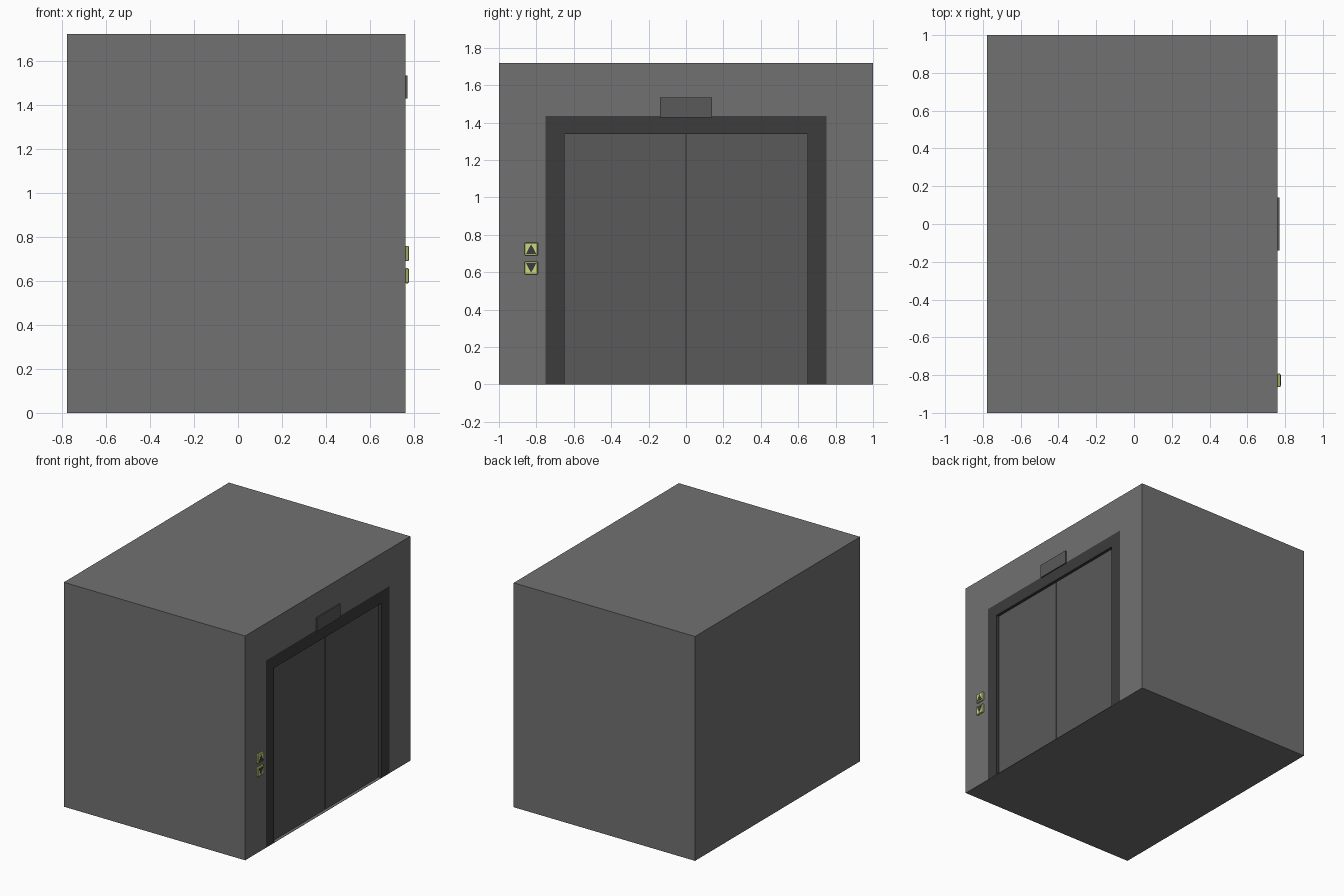
import bpy, bmesh

if "Cube" in bpy.data.objects:
    bpy.data.objects.remove(bpy.data.objects["Cube"])

FRONT = 0.761   # plane of the wall holding the doors
DOOR = 0.738    # plane of the recessed doors


def paint(obj, name, rgb):
    mat = bpy.data.materials.get(name) or bpy.data.materials.new(name)
    mat.diffuse_color = (*rgb, 1)
    mat.use_nodes = True
    mat.node_tree.nodes["Principled BSDF"].inputs["Base Color"].default_value = mat.diffuse_color
    obj.data.materials.append(mat)


def prism(name, outline, x0, x1):
    """Extrude a (y, z) outline along x."""
    bm = bmesh.new()
    face = bm.faces.new([bm.verts.new((x0, y, z)) for y, z in outline])
    ext = bmesh.ops.extrude_face_region(bm, geom=[face])
    verts = [v for v in ext["geom"] if isinstance(v, bmesh.types.BMVert)]
    bmesh.ops.translate(bm, verts=verts, vec=(x1 - x0, 0, 0))
    bmesh.ops.recalc_face_normals(bm, faces=bm.faces)
    mesh = bpy.data.meshes.new(name)
    bm.to_mesh(mesh)
    bm.free()
    obj = bpy.data.objects.new(name, mesh)
    bpy.context.collection.objects.link(obj)
    return obj


def rect(y0, y1, z0, z1):
    return [(y0, z0), (y1, z0), (y1, z1), (y0, z1)]


WALL, DARK, METAL = (0.165,) * 3, (0.045,) * 3, (0.1,) * 3
LIME = (0.6, 0.68, 0.22)

# Cabin body with a shallow doorway recess
body = prism("cabin_body", rect(-1, 1, 0, 1.72), -0.777, FRONT)
paint(body, "wall_grey", WALL)
cutter = prism("doorway_cutter", rect(-0.75, 0.75, 0.002, 1.435), 0.72, 0.9)
cutter.hide_render = True
cutter.hide_viewport = True
cut = body.modifiers.new("doorway", "BOOLEAN")
cut.operation = "DIFFERENCE"
cut.solver = "EXACT"
cut.object = cutter

# Door surround, flush with the wall
frame = prism("door_frame", [(-0.75, 0.002), (-0.65, 0.002), (-0.65, 1.34), (0.65, 1.34),
                             (0.65, 0.002), (0.75, 0.002), (0.75, 1.435), (-0.75, 1.435)],
              0.72, FRONT)
paint(frame, "frame_dark", DARK)

# Two sliding doors with a narrow gap between them
for side, y0, y1 in (("left", -0.65, -0.004), ("right", 0.004, 0.65)):
    door = prism(side + "_door", rect(y0, y1, 0.002, 1.34), 0.72, DOOR)
    paint(door, "door_grey", METAL)

# Floor indicator above the doors
indicator = prism("floor_indicator", rect(-0.14, 0.14, 1.428, 1.533), FRONT - 0.002, 0.77)
paint(indicator, "door_grey", METAL)

# Call buttons with up and down arrows
for name, z, s in (("up", 0.724, 1), ("down", 0.623, -1)):
    y = -0.828
    button = prism(name + "_button", rect(y - 0.036, y + 0.036, z - 0.035, z + 0.035),
                   FRONT - 0.002, 0.776)
    bevel = button.modifiers.new("soft_edge", "BEVEL")
    bevel.width = 0.004
    bevel.segments = 1
    paint(button, "button_lime", LIME)
    arrow = prism(name + "_arrow", [(y - 0.028, z - 0.026 * s), (y + 0.028, z - 0.026 * s),
                                    (y, z + 0.026 * s)], 0.77, 0.777)
    paint(arrow, "frame_dark", DARK)
